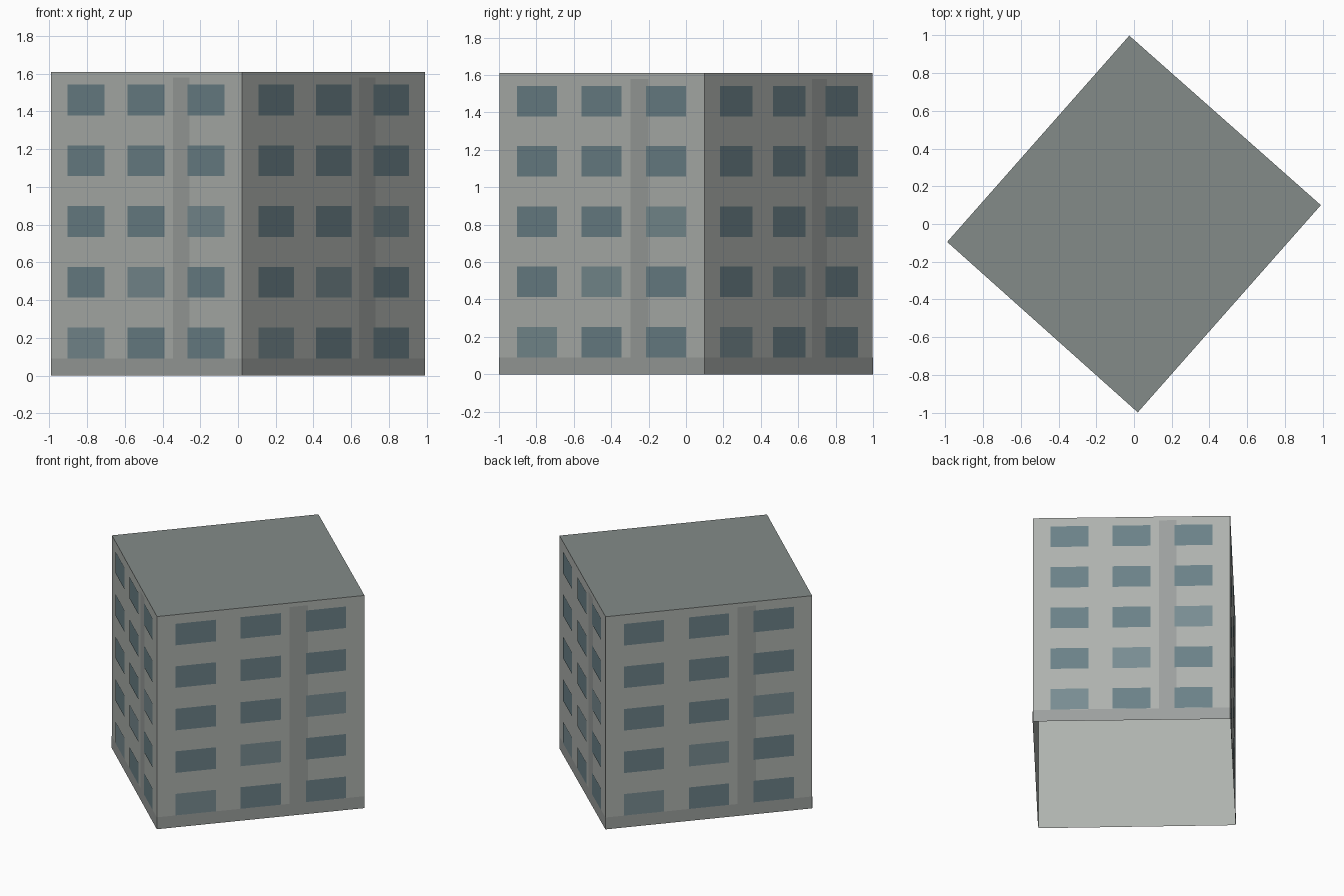
import bpy
from mathutils import Vector

if "Cube" in bpy.data.objects:
    bpy.data.objects.remove(bpy.data.objects["Cube"])

# Rotated rectangular footprint, counter-clockwise from the left corner
CORNERS = [Vector(c) for c in ((-0.99, -0.095), (0.02, -0.998), (0.99, 0.10), (-0.025, 0.998))]
HEIGHT = 1.61


def material(name, rgb):
    m = bpy.data.materials.new(name)
    m.diffuse_color = tuple((c / 255) ** 2.2 for c in rgb) + (1,)
    m.use_nodes = True
    m.node_tree.nodes["Principled BSDF"].inputs["Base Color"].default_value = m.diffuse_color
    return m


WALL = material("wall", (173, 177, 173))
TRIM = material("trim", (155, 159, 157))
GLASS = material("glass", (107, 129, 135))
GLASS_LIGHT = material("glass_light", (120, 140, 145))
ROOF = material("roof", (130, 138, 135))


def build(name, quads, mat):
    """Make one object from a list of separate polygons."""
    verts, faces = [], []
    for q in quads:
        faces.append(range(len(verts), len(verts) + len(q)))
        verts.extend(q)
    mesh = bpy.data.meshes.new(name)
    mesh.from_pydata(verts, [], [tuple(f) for f in faces])
    mesh.materials.append(mat)
    bpy.context.collection.objects.link(bpy.data.objects.new(name, mesh))


def on_walls(rects, offset):
    """Repeat (u0, u1, z0, z1) rectangles on all four walls, u running 0..1."""
    quads = []
    for i in range(4):
        a, b = CORNERS[i], CORNERS[(i + 1) % 4]
        d = (b - a).normalized()
        out = Vector((d.y, -d.x)) * offset
        for u0, u1, z0, z1 in rects:
            p, q = a.lerp(b, u0) + out, a.lerp(b, u1) + out
            quads.append([(*p, z0), (*q, z0), (*q, z1), (*p, z1)])
    return quads


# Hollow shell, open underneath
build("walls", on_walls([(0, 1, 0, HEIGHT)], 0), WALL)
build("roof", [[(*c, HEIGHT) for c in CORNERS]], ROOF)

# Flat overlays on each facade
build("plinth", on_walls([(0, 1, 0, 0.09)], 0.0015), TRIM)
build("pilaster", on_walls([(0.639, 0.728, 0.09, 1.58)], 0.0015), TRIM)

# Windows: three columns, five floors, with a few lighter panes
dark, light = [], []
for col in range(3):
    for row in range(5):
        u, z = 0.089 + 0.314 * col, 0.091 + 0.322 * row
        (light if col == row else dark).append((u, u + 0.194, z, z + 0.163))
build("windows", on_walls(dark, 0.003), GLASS)
build("light_windows", on_walls(light, 0.003), GLASS_LIGHT)
